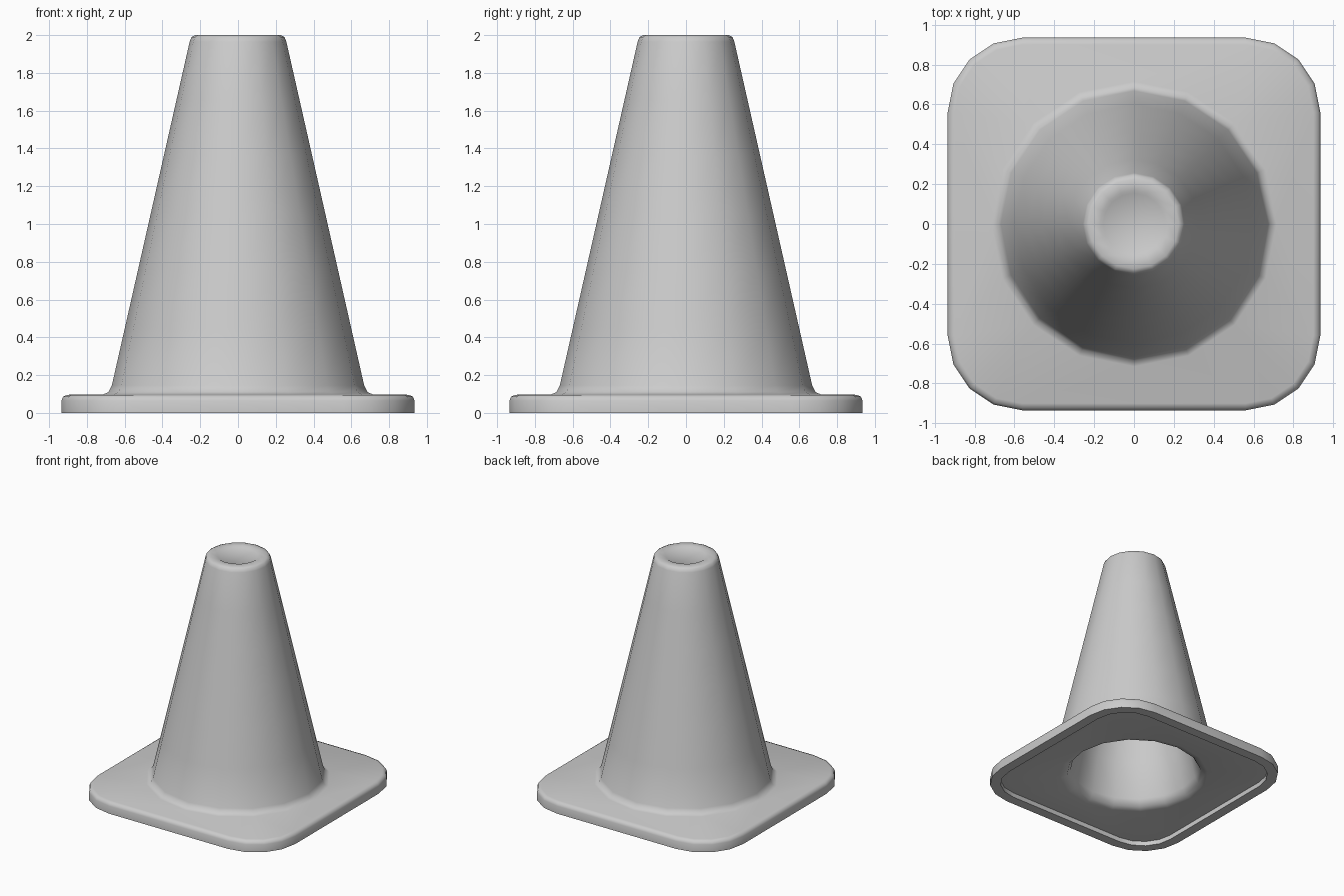
import bpy, bmesh
from math import cos, sin, pi, radians

if "Cube" in bpy.data.objects:
    bpy.data.objects.remove(bpy.data.objects["Cube"])

SIDES = 16
HALF, CORNER = 0.935, 0.375   # base half width and corner radius

bm = bmesh.new()


def circle_ring(r, z):
    return [bm.verts.new((r * cos(2 * pi * i / SIDES), r * sin(2 * pi * i / SIDES), z))
            for i in range(SIDES)]


def base_ring(inset, z):
    r, c = CORNER - inset, HALF - CORNER
    ring = []
    for q, (sx, sy) in enumerate([(1, 1), (-1, 1), (-1, -1), (1, -1)]):
        for k in range(5):
            a = q * pi / 2 + k * pi / 8
            ring.append(bm.verts.new((sx * c + r * cos(a), sy * c + r * sin(a), z)))
    return ring


def skin(rings):
    for a, b in zip(rings, rings[1:]):
        n = len(a)
        for i in range(n):
            j = (i + 1) % n
            bm.faces.new((a[i], a[j], b[j], b[i]))


def loop_edges(ring):
    return [bm.edges.get((ring[i - 1], ring[i])) for i in range(len(ring))]


def cap(ring, z):
    tip = bm.verts.new((0, 0, z))
    for i in range(len(ring)):
        bm.faces.new((ring[i - 1], ring[i], tip))


def slope(r0, z0, r1, z1, steps):
    return [(r0 + (r1 - r0) * i / steps, z0 + (z1 - z0) * i / steps)
            for i in range(steps + 1)]


# Base plate: recess below, foot rim, outer wall, rounded top edge
base = [base_ring(d, z) for d, z in [
    (0.085, 0.04), (0.085, 0), (0, 0), (0, 0.065), (0.01, 0.087), (0.035, 0.096)]]
skin(base)

# Outer cone: fillet, slope, rounded rim and shallow dimple
outer_profile = ([(0.715, 0.097), (0.685, 0.111)]
                 + slope(0.668, 0.145, 0.256, 1.965, 6)
                 + [(0.246, 1.99), (0.225, 2.0), (0.17, 2.0), (0.155, 1.99)])
outer = [circle_ring(r, z) for r, z in outer_profile]
skin(outer)
cap(outer[-1], 1.99)

# Hollow inside of the cone
inner_profile = [(0.60, 0.04), (0.545, 0.055)] + slope(0.515, 0.11, 0.15, 1.9, 6)
inner = [circle_ring(r, z) for r, z in inner_profile]
skin(inner)
cap(inner[-1], 1.9)

# Flat plate faces between the square outline and the round cone
for a, b in [(base[-1], outer[0]), (base[0], inner[0])]:
    bmesh.ops.triangle_fill(bm, use_beauty=True, edges=loop_edges(a) + loop_edges(b))

bmesh.ops.recalc_face_normals(bm, faces=bm.faces[:])
mesh = bpy.data.meshes.new("traffic_cone")
bm.to_mesh(mesh)
bm.free()
cone = bpy.data.objects.new("traffic_cone", mesh)
bpy.context.collection.objects.link(cone)
bpy.context.view_layer.objects.active = cone
cone.select_set(True)
bpy.ops.object.shade_smooth_by_angle(angle=radians(60))
